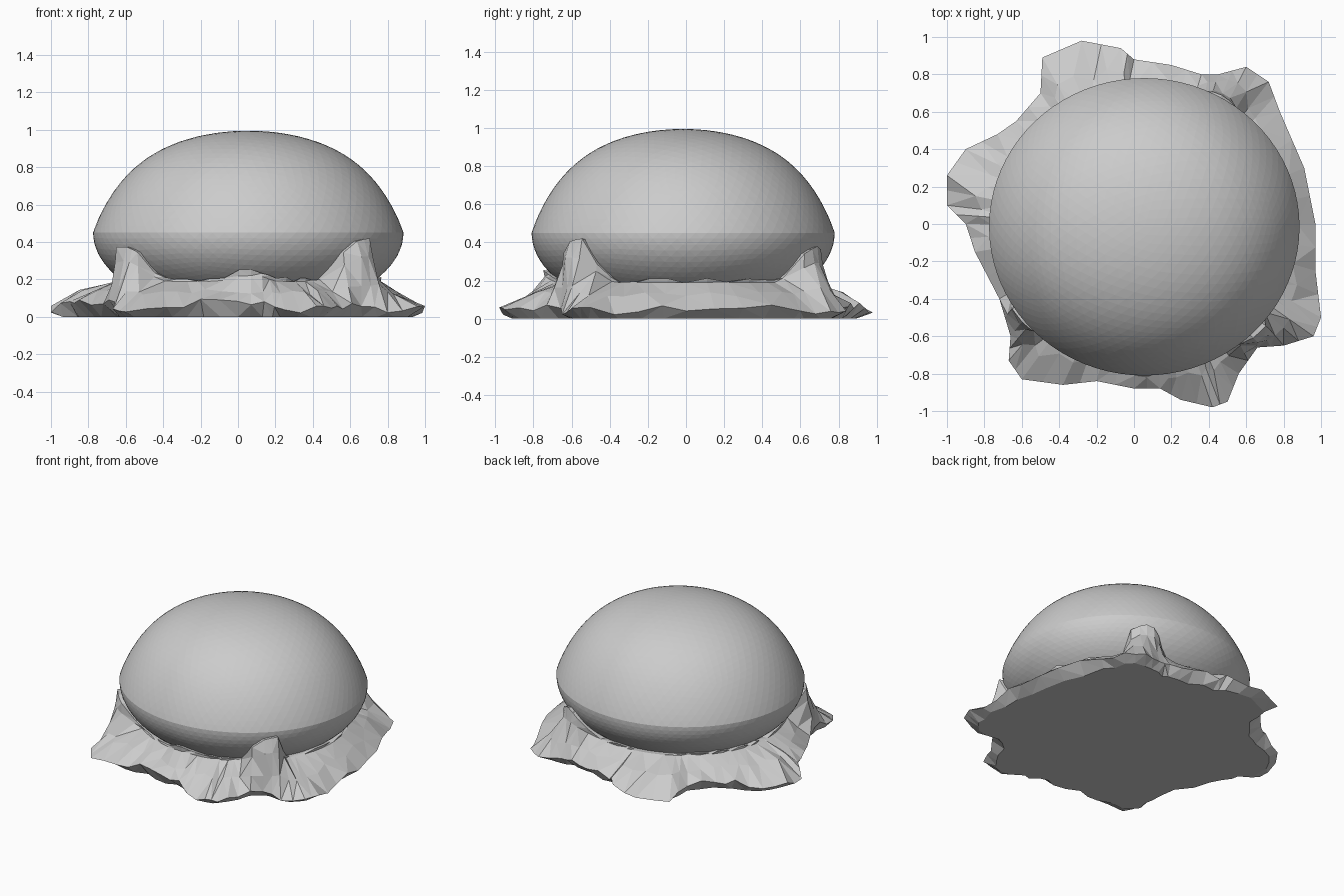
import bpy, bmesh, math, random
from mathutils import Vector

random.seed(4)
cube = bpy.data.objects.get("Cube")
if cube:
    bpy.data.objects.remove(cube)

grey = bpy.data.materials.new("light_grey")
grey.use_nodes = True
COLOUR = (0.6, 0.6, 0.6, 1)
grey.diffuse_color = COLOUR
grey.node_tree.nodes["Principled BSDF"].inputs["Base Color"].default_value = COLOUR

CENTRE = Vector((0.055, -0.015, 0.45))
RX, RY, UP, DOWN = 0.83, 0.795, 0.545, 0.44


def finish(name, bm):
    bmesh.ops.recalc_face_normals(bm, faces=bm.faces)
    mesh = bpy.data.meshes.new(name)
    bm.to_mesh(mesh)
    bm.free()
    mesh.materials.append(grey)
    obj = bpy.data.objects.new(name, mesh)
    bpy.context.collection.objects.link(obj)
    return obj


def on_dome(angle, z, scale=1.0):
    """Point around the dome at a given height."""
    h = (z - CENTRE.z) / (UP if z > CENTRE.z else DOWN)
    r = math.sqrt(max(0, 1 - h * h)) * scale
    return Vector((CENTRE.x + RX * r * math.cos(angle),
                   CENTRE.y + RY * r * math.sin(angle), z))


# Rounded dome, slightly steeper towards the crown
bm = bmesh.new()
bmesh.ops.create_icosphere(bm, subdivisions=5, radius=1)
for v in bm.verts:
    n = v.co.copy()
    taper = 1 - 0.22 * max(0, n.z) * (1 - n.z) if n.z > 0 else 1
    v.co = CENTRE + Vector((n.x * RX * taper, n.y * RY * taper,
                            n.z * (UP if n.z > 0 else DOWN)))
dome = finish("dome", bm)

# Ragged outline of the spreading base, counter-clockwise
OUTLINE = [(.97, 0), (.91, .3), (.78, .6), (.72, .76), (.6, .84), (.45, .8),
           (.36, .8), (.2, .85), (0, .88), (-.07, .94), (-.28, .98), (-.49, .89),
           (-.5, .7), (-.63, .55), (-.73, .48), (-.9, .4), (-1, .26), (-1, .1),
           (-.9, 0), (-.85, -.15), (-.72, -.4), (-.66, -.6), (-.67, -.73),
           (-.6, -.83), (-.38, -.86), (-.2, -.84), (0, -.88), (.14, -.88),
           (.25, -.94), (.42, -.98), (.5, -.95), (.56, -.8), (.66, -.66),
           (.8, -.65), (.96, -.6), (1, -.5), (.97, -.25)]
# Clumps that climb the dome: angle in degrees, height
TUFTS = [(218, .18), (315, .22), (60, .17), (270, .05)]


def tuft(angle):
    total = 0
    for deg, height in TUFTS:
        d = (math.degrees(angle) - deg + 180) % 360 - 180
        total += height * math.exp(-(d / 9) ** 4)
    return total


points = []
for i, p in enumerate(OUTLINE):
    a, b = Vector(p), Vector(OUTLINE[(i + 1) % len(OUTLINE)])
    points += [a, (a + b) / 2]

bm = bmesh.new()
rings = [[] for _ in range(6)]
for p in points:
    angle = math.atan2(p.y - CENTRE.y, p.x - CENTRE.x)
    t = tuft(angle)
    reach = max(0, min(1, (p.length - .82) / .2))
    edge_z = .085 - .045 * reach + random.uniform(-.02, .02)
    edge = Vector((p.x, p.y, edge_z))
    crest = on_dome(angle, .2 + t + random.uniform(-.015, .015), 1.03)
    foot = on_dome(angle, .19 + t * .6, 1.06 + t * .25)
    slope = edge.lerp(foot, .5 + random.uniform(-.1, .1))
    slope.z = max(.13, edge_z + .05) + t * .15 + random.uniform(-.015, .015)
    under = random.uniform(.9, .95)
    cols = [Vector((p.x * under, p.y * under, 0)), edge, slope, foot, crest,
            on_dome(angle, .18 + t, .85)]
    for ring, co in zip(rings, cols):
        ring.append(bm.verts.new(co))

n = len(points)
for lower, upper in zip(rings, rings[1:]):
    for i in range(n):
        j = (i + 1) % n
        bm.faces.new((lower[i], lower[j], upper[j], upper[i]))
bm.faces.new(list(reversed(rings[0])))
bm.faces.new(rings[-1])
bmesh.ops.triangulate(bm, faces=bm.faces[:])
base = finish("ragged_base", bm)
